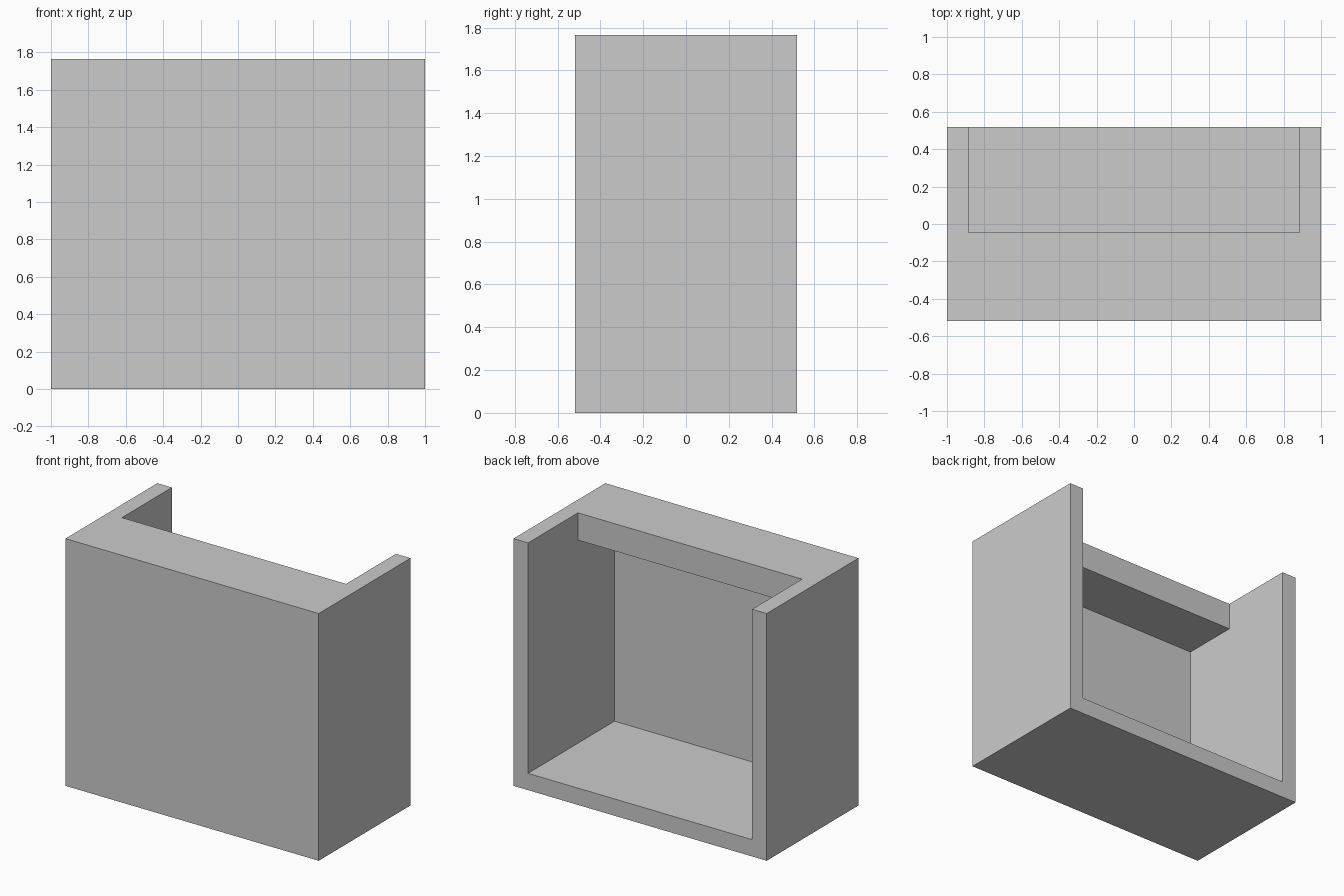
import bpy
import bmesh
from mathutils import Vector

cube = bpy.data.objects.get("Cube")
if cube:
    bpy.data.objects.remove(cube, do_unlink=True)

WIDTH, DEPTH, HEIGHT = 2.0, 1.035, 1.765
SIDE, FLOOR, FRONT = 0.115, 0.12, 0.06   # panel thicknesses
LIP_BACK, LIP_HEIGHT = -0.045, 0.195     # top rail behind the front panel

grey = bpy.data.materials.new("light grey")
grey.use_nodes = True
colour = (0.6, 0.6, 0.6, 1.0)
grey.diffuse_color = colour
grey.node_tree.nodes["Principled BSDF"].inputs["Base Color"].default_value = colour


def extrude_profile(name, profile, half_width):
    """Extrude a (y, z) outline along x, centred on x = 0."""
    bm = bmesh.new()
    face = bm.faces.new([bm.verts.new((-half_width, y, z)) for y, z in profile])
    grown = bmesh.ops.extrude_face_region(bm, geom=[face])["geom"]
    moved = [v for v in grown if isinstance(v, bmesh.types.BMVert)]
    bmesh.ops.translate(bm, verts=moved, vec=Vector((2 * half_width, 0, 0)))
    bmesh.ops.recalc_face_normals(bm, faces=bm.faces)
    mesh = bpy.data.meshes.new(name)
    bm.to_mesh(mesh)
    bm.free()
    mesh.materials.append(grey)
    obj = bpy.data.objects.new(name, mesh)
    bpy.context.collection.objects.link(obj)
    return obj


# Outer body
front, back = -DEPTH / 2, DEPTH / 2
body = extrude_profile("open_cabinet", [
    (front, 0), (back, 0), (back, HEIGHT), (front, HEIGHT)], WIDTH / 2)

# Stepped cavity, open at the back and the rear part of the top
inner, under_lip = front + FRONT, HEIGHT - LIP_HEIGHT
past_back, past_top = back + 0.2, HEIGHT + 0.2
cavity = extrude_profile("cavity_cutter", [
    (inner, FLOOR), (past_back, FLOOR), (past_back, past_top),
    (LIP_BACK, past_top), (LIP_BACK, under_lip), (inner, under_lip)],
    WIDTH / 2 - SIDE)
cavity.hide_render = True

cut = body.modifiers.new("cavity", 'BOOLEAN')
cut.operation = 'DIFFERENCE'
cut.solver = 'EXACT'
cut.object = cavity

# Apply the cut and drop the cutter
bpy.context.view_layer.objects.active = body
body.select_set(True)
bpy.ops.object.modifier_apply(modifier=cut.name)
bpy.data.objects.remove(cavity, do_unlink=True)
